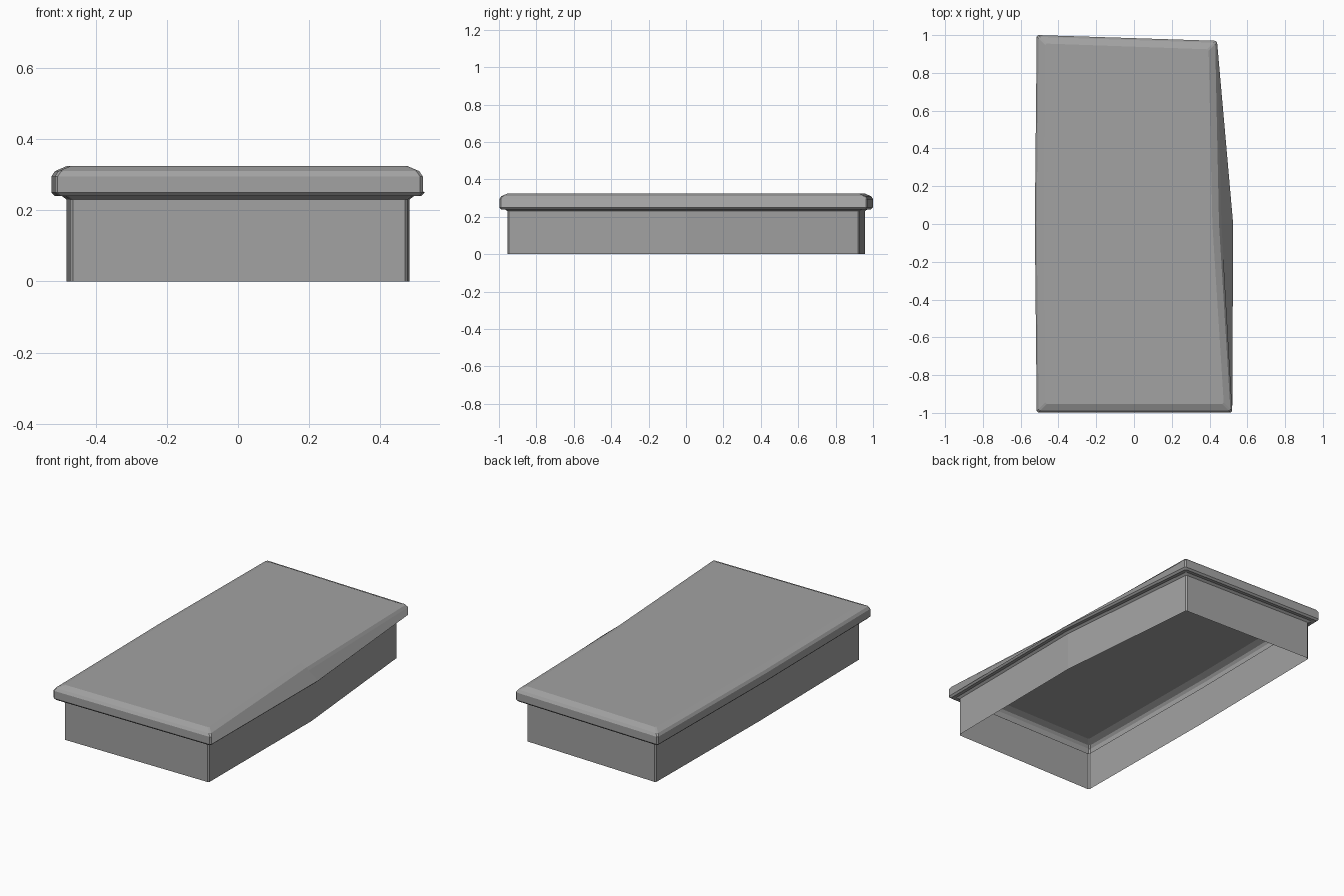
import bpy
import bmesh

if "Cube" in bpy.data.objects:
    bpy.data.objects.remove(bpy.data.objects["Cube"], do_unlink=True)

# One plain stone colour
grey = bpy.data.materials.new("stone_grey")
grey.use_nodes = True
colour = (0.36, 0.36, 0.36, 1)
grey.diffuse_color = colour
grey.node_tree.nodes["Principled BSDF"].inputs["Base Color"].default_value = colour

BEVEL = 0.008

# Plan outline, anticlockwise: x, y, inset sign in x and in y (0 = side midpoint)
OUTLINE = [(-0.515, -0.998, 1, 1), (0.52, -0.998, -1, 1), (0.525, 0, -1, 0),
           (0.44, 0.97, -1, -1), (-0.515, 1.0, 1, -1), (-0.525, 0, 1, 0)]


def ring(bm, z, inset, pinch):
    """One level of the shell; pinch pulls in the middle of the uneven side."""
    verts = []
    for i, (x, y, sx, sy) in enumerate(OUTLINE):
        x, y = x + sx * inset, y + sy * inset
        if sy == 0:
            shift = pinch if x > 0 else 0
            verts.append(bm.verts.new((x - shift, y, z)))
            continue
        # small cut across each corner, in outline order
        pair = [(x, y + sy * BEVEL), (x + sx * BEVEL, y)]
        if sx * sy < 0:
            pair.reverse()
        verts += [bm.verts.new((px, py, z)) for px, py in pair]
    return verts


def shell(name, levels, capped):
    bm = bmesh.new()
    rings = [ring(bm, *level) for level in levels]
    for low, high in zip(rings, rings[1:]):
        for i in range(len(low)):
            j = (i + 1) % len(low)
            bm.faces.new((low[i], low[j], high[j], high[i]))
    if capped:
        bm.faces.new(rings[-1])
    mesh = bpy.data.meshes.new(name)
    bm.to_mesh(mesh)
    bm.free()
    mesh.materials.append(grey)
    obj = bpy.data.objects.new(name, mesh)
    bpy.context.collection.objects.link(obj)
    return obj


# Open-bottomed wall with a small flare under the slab
shell("base_wall", [(0, 0.043, 0), (0.23, 0.043, 0), (0.24, 0.03, 0)], False)

# Overhanging slab with softened rim; its uneven side slopes inwards
shell("top_slab", [(0.24, 0.03, 0), (0.24, 0.01, 0), (0.25, 0, 0),
                   (0.295, 0, 0.062), (0.31, 0.01, 0.065),
                   (0.325, 0.045, 0.065)], True)
